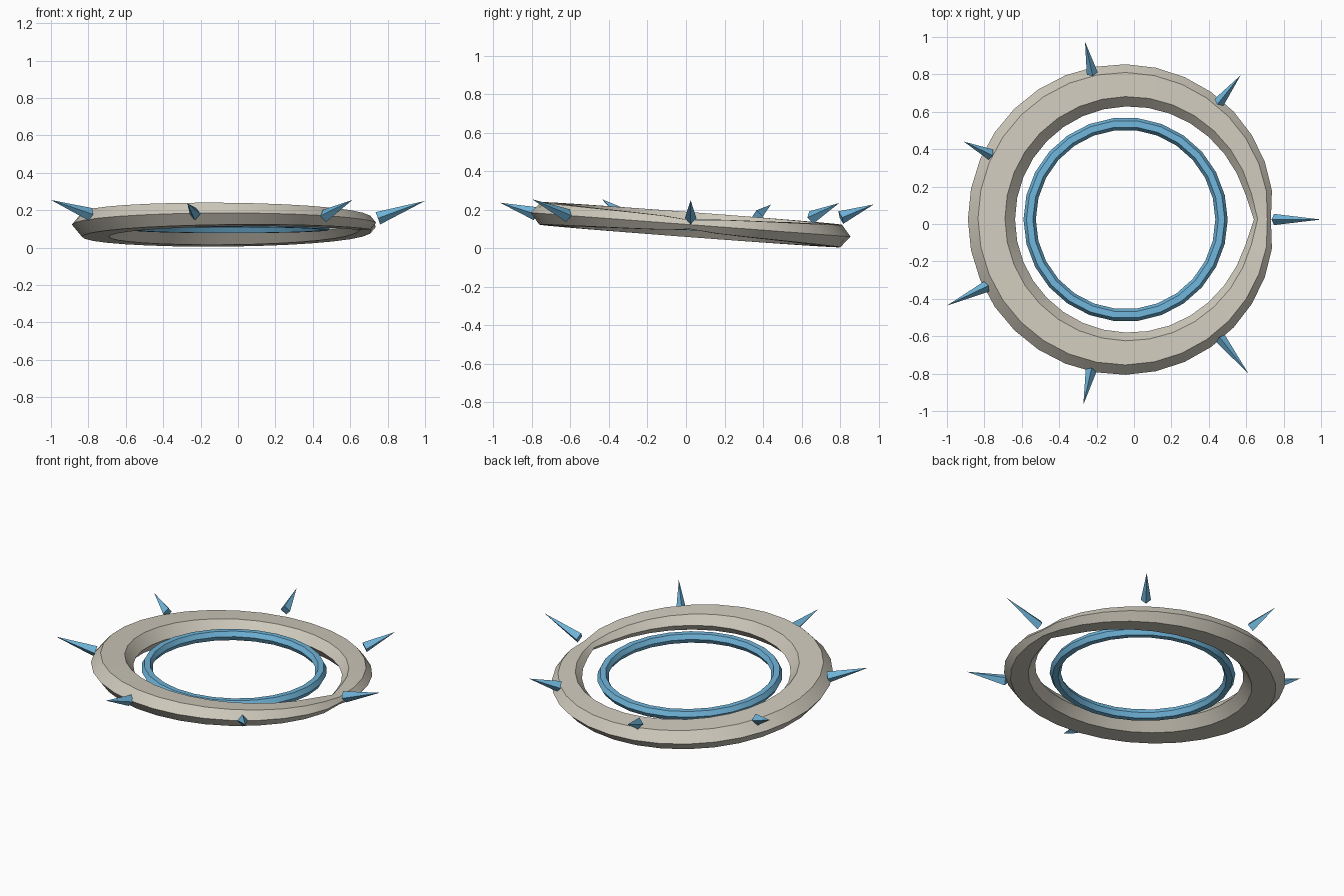
import bpy
from math import sin, cos, pi, radians, sqrt
from mathutils import Vector, Matrix

cube = bpy.data.objects.get("Cube")
if cube:
    bpy.data.objects.remove(cube, do_unlink=True)

CENTRE = Vector((-0.045, 0.024, 0.123))


def material(name, rgb):
    m = bpy.data.materials.new(name)
    m.use_nodes = True
    colour = (*rgb, 1.0)
    m.diffuse_color = colour
    m.node_tree.nodes["Principled BSDF"].inputs["Base Color"].default_value = colour
    return m


def add_object(name, verts, faces, mat, smooth=False):
    mesh = bpy.data.meshes.new(name)
    mesh.from_pydata(verts, [], faces)
    mesh.materials.append(mat)
    obj = bpy.data.objects.new(name, mesh)
    bpy.context.collection.objects.link(obj)
    if smooth:
        bpy.ops.object.select_all(action="DESELECT")
        obj.select_set(True)
        bpy.context.view_layer.objects.active = obj
        bpy.ops.object.shade_smooth_by_angle(angle=radians(30))
    return obj


def hex_ring(name, mat, segments, radius, half_width, half_flat, half_height, tilt, taper):
    """Six-sided section swept round a circle; taper(angle) scales the section."""
    section = [(half_width, 0), (half_flat, half_height), (-half_flat, half_height),
               (-half_width, 0), (-half_flat, -half_height), (half_flat, -half_height)]
    n = len(section)
    verts, faces = [], []
    for i in range(segments):
        a = 2 * pi * i / segments
        s = taper(a)
        mid = radius + 0.023 * (1 - s)
        for dr, dz in section:
            r = mid + s * dr
            verts.append((r * cos(a), r * sin(a), s * dz))
        j = (i + 1) % segments
        for k in range(n):
            m = (k + 1) % n
            faces.append((i * n + k, j * n + k, j * n + m, i * n + m))
    obj = add_object(name, verts, faces, mat, smooth=True)
    obj.location = CENTRE
    obj.rotation_euler = (radians(-tilt), 0, 0)
    return obj


def spike(name, mat, angle, base_r, tip_r, base_z, tip_z):
    """Four-sided pyramid pointing outward and slightly up."""
    out = Vector((cos(angle), sin(angle), 0))
    centre = Vector((CENTRE.x, CENTRE.y, 0))
    base = centre + out * base_r + Vector((0, 0, base_z))
    tip = centre + out * tip_r + Vector((0, 0, tip_z))
    axis = (tip - base).normalized()
    side = Vector((-sin(angle), cos(angle), 0))
    up = axis.cross(side)
    verts = [base + 0.035 * up, base + 0.03 * side,
             base - 0.035 * up, base - 0.03 * side, tip]
    faces = [(0, 1, 2, 3), (1, 0, 4), (2, 1, 4), (3, 2, 4), (0, 3, 4)]
    add_object(name, verts, faces, mat)


stone = material("warm_stone", (0.62, 0.585, 0.50))
blue = material("sky_blue", (0.16, 0.46, 0.70))

# Broad outer ring, thinnest at +x
hex_ring("outer_ring", stone, 32, 0.717, 0.126, 0.072, 0.065, 4.3,
         lambda a: 0.36 + 0.64 * sqrt(abs(sin(a / 2))))

# Slim inner ring with a gentler tilt
hex_ring("inner_ring", blue, 26, 0.513, 0.033, 0.017, 0.029, 1.8, lambda a: 1.0)

# Seven floating spikes: base radius, tip radius, base height, tip height
spikes = [(0.793, 1.045, 0.157, 0.25), (0.80, 0.986, 0.16, 0.235),
          (0.80, 0.975, 0.16, 0.228), (0.80, 0.96, 0.165, 0.227),
          (0.825, 1.06, 0.178, 0.255), (0.825, 1.015, 0.18, 0.237),
          (0.815, 1.053, 0.17, 0.255)]
for i, dims in enumerate(spikes):
    spike(f"spike_{i + 1}", blue, 2 * pi * i / len(spikes), *dims)
